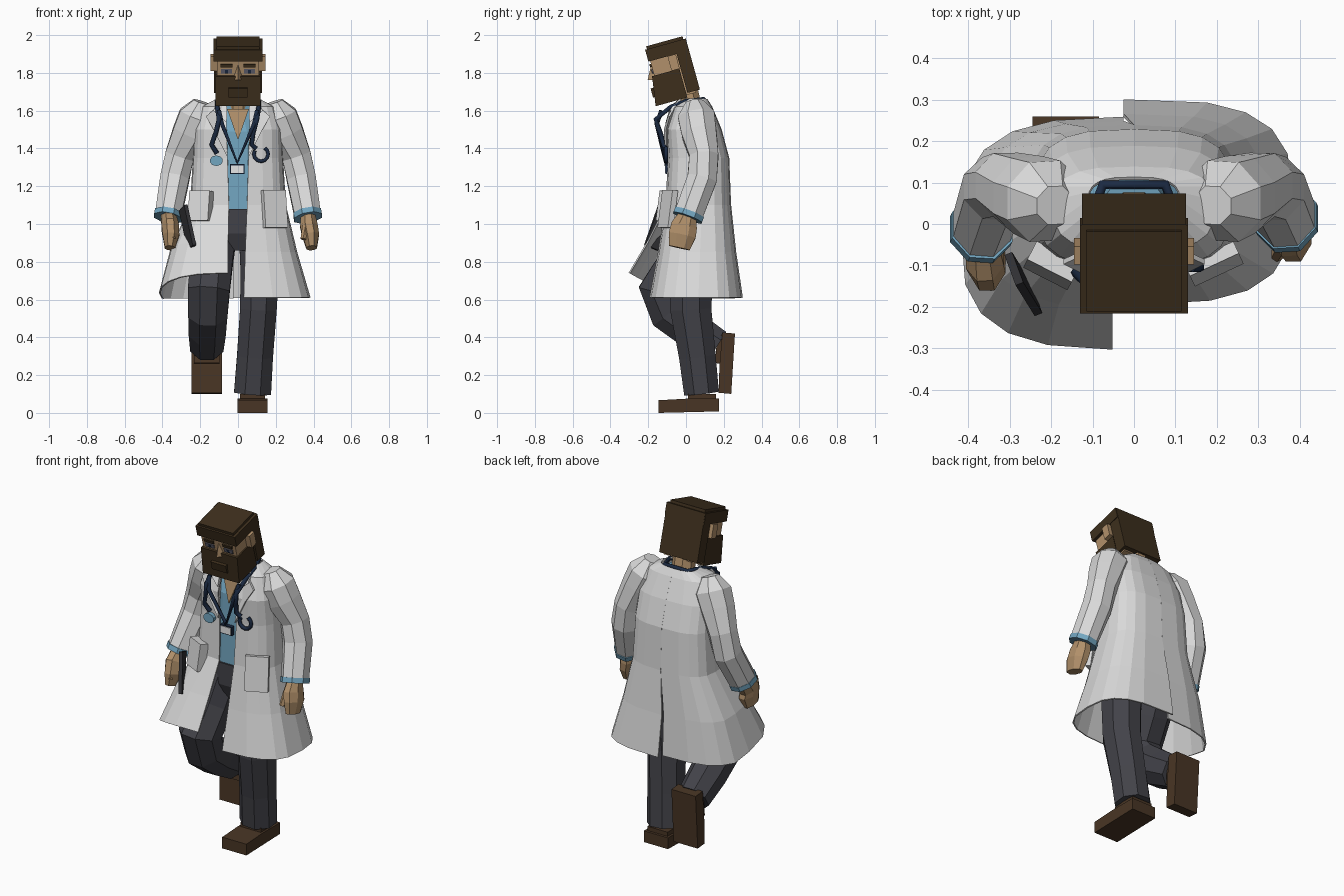
import bpy, bmesh, math
from mathutils import Vector, Matrix

if "Cube" in bpy.data.objects:
    bpy.data.objects.remove(bpy.data.objects["Cube"])

def mat(name, r, g, b):
    m = bpy.data.materials.new(name)
    m.diffuse_color = (r, g, b, 1)
    m.use_nodes = True
    m.node_tree.nodes["Principled BSDF"].inputs["Base Color"].default_value = m.diffuse_color
    return m

WHITE = mat("coat white", .70, .70, .70)
BLUE = mat("scrubs blue", .17, .38, .53)
NAVY = mat("navy tube", .011, .023, .055)
PANTS = mat("trouser grey", .055, .055, .066)
DARK = mat("tablet black", .03, .03, .034)
SKIN = mat("skin", .44, .28, .145)
HAIR = mat("hair brown", .047, .028, .012)
SHOE = mat("shoe brown", .066, .036, .018)
EYE = mat("eye grey", .12, .12, .16)
BADGE = mat("badge white", .8, .8, .8)

def finish(name, bm, material):
    bmesh.ops.recalc_face_normals(bm, faces=bm.faces)
    me = bpy.data.meshes.new(name)
    bm.to_mesh(me)
    bm.free()
    me.materials.append(material)
    ob = bpy.data.objects.new(name, me)
    bpy.context.collection.objects.link(ob)
    return ob

def loft(name, rings, material, n=8):
    """Tube through (x, y, z, rx, ry) rings, each square to the path."""
    bm, loops = bmesh.new(), []
    P = [Vector(r[:3]) for r in rings]
    for i, r in enumerate(rings):
        T = (P[min(i + 1, len(P) - 1)] - P[max(i - 1, 0)]).normalized()
        X = Vector((1, 0, 0))
        S = (X - T * T.dot(X)).normalized()
        F = T.cross(S)
        loops.append([bm.verts.new(P[i] + S * r[3] * math.cos(a) + F * r[4] * math.sin(a))
                      for a in [2 * math.pi * (k + .5) / n for k in range(n)]])
    for a, b in zip(loops, loops[1:]):
        for k in range(n):
            bm.faces.new((a[k], a[(k + 1) % n], b[(k + 1) % n], b[k]))
    bm.faces.new(loops[0])
    bm.faces.new(loops[-1])
    return finish(name, bm, material)

def box(name, lo, hi, material, M=Matrix(), slope=0):
    """Box between two corners; slope pushes the lower front edge forward."""
    bm = bmesh.new()
    bmesh.ops.create_cube(bm, size=1)
    for v in bm.verts:
        front_low = v.co.y < 0 and v.co.z < 0
        v.co = Vector([(l + h) / 2 + c * (h - l) for l, h, c in zip(lo, hi, v.co)])
        if front_low:
            v.co.y -= slope
    bm.transform(M)
    return finish(name, bm, material)

def plate(name, pts, depth, material, M=Matrix()):
    """Polygon extruded along a vector."""
    bm = bmesh.new()
    f = bm.faces.new([bm.verts.new(p) for p in pts])
    ext = bmesh.ops.extrude_face_region(bm, geom=[f], use_keep_orig=True)
    bmesh.ops.translate(bm, vec=depth, verts=[g for g in ext["geom"] if isinstance(g, bmesh.types.BMVert)])
    bm.transform(M)
    return finish(name, bm, material)

def tube(name, pts, r, material):
    cu = bpy.data.curves.new(name, 'CURVE')
    cu.dimensions, cu.bevel_depth, cu.bevel_resolution = '3D', r, 1
    cu.use_fill_caps = True
    sp = cu.splines.new('POLY')
    sp.points.add(len(pts) - 1)
    for p, c in zip(sp.points, pts):
        p.co = (*c, 1)
    ob = bpy.data.objects.new(name, cu)
    bpy.context.collection.objects.link(ob)
    me = bpy.data.meshes.new_from_object(ob.evaluated_get(bpy.context.evaluated_depsgraph_get()))
    bpy.data.objects.remove(ob)
    me.materials.clear()
    me.materials.append(material)
    bpy.context.collection.objects.link(bpy.data.objects.new(name, me))

def place(x, y, z, rx=0, ry=0, rz=0):
    R = [Matrix.Rotation(math.radians(a), 4, k) for a, k in ((rz, 'Z'), (ry, 'Y'), (rx, 'X'))]
    return Matrix.Translation((x, y, z)) @ R[0] @ R[1] @ R[2]

# Coat: two open half shells meeting at the back, overlapping below the vent
def coat_half(name, s, rows, cols=10, p=.65):
    bm, grid = bmesh.new(), []
    for z, hx, yf, yb, gap, lift in rows:
        t0 = math.asin((gap / hx) ** (1 / p))
        line = []
        for k in range(cols + 1):
            t = t0 + (math.pi - t0) * k / cols
            c = math.cos(t)
            y = (yf + yb) / 2 - (yb - yf) / 2 * math.copysign(abs(c) ** p, c)
            x = s * hx * max(0, math.sin(t)) ** p if k < cols else (-.025 if z < 1 else 0)
            line.append(bm.verts.new((x, y, z + lift * max(0, c + .3) / 1.3)))
        grid.append(line)
    for a, b in zip(grid, grid[1:]):
        for k in range(cols):
            bm.faces.new((a[k], a[k + 1], b[k + 1], b[k]))
    ob = finish(name, bm, WHITE)
    mod = ob.modifiers.new("cloth", 'SOLIDIFY')
    mod.thickness, mod.offset = .008, 0

upper = [(1.66, .11, -.01, .11, .075, 0), (1.62, .19, -.06, .135, .062, 0), (1.5, .23, -.10, .185, .06, 0),
         (1.35, .235, -.092, .225, .055, 0), (1.1, .25, -.105, .235, .048, 0)]
coat_half("coat_left_side", 1, upper + [(.85, .31, -.145, .262, .038, 0), (.61, .38, -.19, .297, .03, 0)])
coat_half("coat_right_side", -1, upper + [(.85, .355, -.20, .245, .052, .06), (.605, .415, -.30, .255, .052, .135)])

# Lapels, collar and pockets
for s in (-1, 1):
    plate("lapel", [(s * .075, -.04, 1.65), (s * .17, -.085, 1.57), (s * .13, -.105, 1.5), (s * .055, -.1, 1.35)],
          (0, -.012, 0), WHITE)
    plate("collar", [(s * .11, -.02, 1.665), (s * .13, -.075, 1.6), (s * .06, -.095, 1.535), (s * .058, -.07, 1.62)],
          (0, -.014, 0), WHITE)
box("left_pocket", (-.065, -.012, -.10), (.065, .02, .10), WHITE, place(.195, -.10, 1.08, -8, 0, 25))
box("right_pocket", (-.06, -.02, -.08), (.06, .03, .08), WHITE, place(-.20, -.105, 1.095, -8, 0, -27))

# Body under the coat
loft("scrubs_top", [(0, .06, 1.06, .19, .15), (0, .06, 1.3, .19, .145), (0, .045, 1.5, .18, .125),
                    (0, .035, 1.61, .08, .07)], BLUE, 12)
plate("neck_opening", [(-.058, -.062, 1.61), (.058, -.062, 1.61), (0, -.09, 1.445)], (0, .03, 0), SKIN)
loft("neck", [(0, .04, 1.56, .07, .06), (0, .01, 1.72, .065, .055)], SKIN)
loft("scrubs_collar", [(0, .045, 1.6, .09, .07), (0, .04, 1.65, .08, .065)], BLUE, 12)
loft("hips", [(0, .05, 1.08, .19, .15), (0, .05, .95, .2, .15), (0, .05, .86, .15, .11)], PANTS, 12)

# Sleeves, cuffs and hands
for s, dy, tag in ((1, 0, "left"), (-1, -.025, "right")):
    arm = [(.19, .045, 1.645, .05, .05), (.215, .055, 1.57, .105, .105), (.255, .07, 1.48, .10, .10),
           (.31, .095, 1.36, .083, .083), (.335, .085, 1.24, .083, .085), (.37, .01 + dy, 1.04, .075, .082)]
    loft(tag + "_sleeve", [(s * x, y, z, a, b) for x, y, z, a, b in arm], WHITE)
    cuff = [(.366, .018 + dy, 1.06, .08, .087), (.371, .008 + dy, 1.033, .08, .087)]
    loft(tag + "_cuff", [(s * x, y, z, a, b) for x, y, z, a, b in cuff], BLUE)
    dx, dy2 = (0, 0) if s > 0 else (-.03, -.07)
    hand = [(.37, .01 + dy, 1.05, .04, .05), (.375 + dx * .5, -.01 + dy2, .99, .05, .075),
            (.385 + dx, -.02 + dy2, .94, .048, .078), (.39 + dx, -.035 + dy2, .873, .03, .06)]
    loft(tag + "_hand", [(s * x, y, z, a, b) for x, y, z, a, b in hand], SKIN)
    thumb = [(.36, -.05 + dy2, 1.0, .02, .022), (.345, -.075 + dy2, .92, .016, .018)]
    loft(tag + "_thumb", [(s * x, y, z, a, b) for x, y, z, a, b in thumb], SKIN, 6)
box("tablet", (-.01, -.042, -.115), (.01, .042, .115), DARK, place(-.267, -.145, .98, -22, -4, 22))

# Trouser legs
loft("left_leg", [(.11, .05, .98, .115, .14), (.115, .03, .75, .11, .125), (.108, .025, .55, .105, .118),
                  (.09, .06, .3, .103, .105), (.077, .082, .105, .106, .1)], PANTS)
loft("right_leg", [(-.11, .05, .98, .115, .14), (-.14, -.04, .79, .12, .12), (-.155, -.135, .645, .12, .125),
                   (-.16, -.09, .53, .112, .115), (-.163, .03, .44, .106, .108), (-.165, .165, .355, .095, .095)], PANTS)

# Shoes: flat on the ground, and lifted with the toe pointing down
for tag, M in (("left", place(.077, 0, 0)), ("right", place(-.165, .252, .245, 85))):
    plate(tag + "_shoe", [(-.08, -.145, 0), (-.08, .175, .008), (-.08, .175, .075), (-.08, 0, .075), (-.08, -.145, .067)],
          (.16, 0, 0), SHOE, M)
    box(tag + "_shoe_collar", (-.067, .01, .06), (.067, .16, .1), SHOE, M)

# Head: blocks in a frame that nods forward
H = place(0, -.04, 1.66, 15.5)
box("face", (-.112, -.09, .01), (.112, .10, .29), SKIN, H)
box("hair_fringe", (-.13, -.10, .235), (.13, .122, .3), HAIR, H)
box("hair_top", (-.115, -.09, .29), (.115, .11, .316), HAIR, H)
box("hair_back", (-.126, .055, .02), (.126, .1235, .3), HAIR, H)
box("beard", (-.12, -.102, -.003), (.12, .048, .155), HAIR, H, .024)
box("mouth", (-.05, -.127, .045), (.05, -.1, .095), HAIR, H)
tip = [(0, -.13, .142), (0, -.09, .215)]
for s in (-1, 1):
    plate("nose_side", tip + [(s * .028, -.09, .13)], (0, .02, 0), SKIN, H)
    def side(name, x0, x1, y0, y1, z0, z1, m):
        a, b = sorted((s * x0, s * x1))
        box(name, (a, y0, z0), (b, y1, z1), m, H)
    side("ear", .11, .145, .005, .05, .155, .235, SKIN)
    side("eye", .033, .09, -.096, -.088, .168, .192, EYE)
    side("iris", .053, .068, -.098, -.09, .17, .188, NAVY)
    side("eyebrow", .03, .092, -.099, -.088, .203, .22, HAIR)
plate("nose_base", [(-.028, -.09, .13), (.028, -.09, .13), (0, -.13, .142)], (0, .01, .004), SKIN, H)

# Stethoscope, lanyard and badge
tube("stethoscope_tube", [(-.112, -.105, 1.375), (-.14, -.118, 1.42), (-.115, -.14, 1.49), (-.1, -.16, 1.555),
     (-.11, -.08, 1.62), (-.11, 0, 1.65), (-.075, .095, 1.66), (.075, .095, 1.66), (.11, 0, 1.65), (.11, -.08, 1.62),
     (.1, -.16, 1.555), (.08, -.135, 1.48), (.072, -.118, 1.42), (.095, -.11, 1.40)], .013, NAVY)
tube("stethoscope_headset", [(.122 + .038 * math.cos(a), -.105, 1.37 + .038 * math.sin(a))
     for a in [math.radians(150 + 30 * k) for k in range(10)]], .011, NAVY)
loft("stethoscope_chest_piece", [(-.115, -.115, 1.335, .035, .028), (-.115, -.085, 1.335, .035, .028)], BLUE, 10)
tube("lanyard", [(-.1, -.13, 1.6), (-.085, -.155, 1.53), (-.004, -.105, 1.325), (.085, -.155, 1.53), (.1, -.13, 1.6)],
     .012, NAVY)
box("badge_frame", (-.042, -.108, 1.265), (.034, -.085, 1.317), NAVY)
box("badge_card", (-.036, -.112, 1.271), (.028, -.1, 1.311), BADGE)
